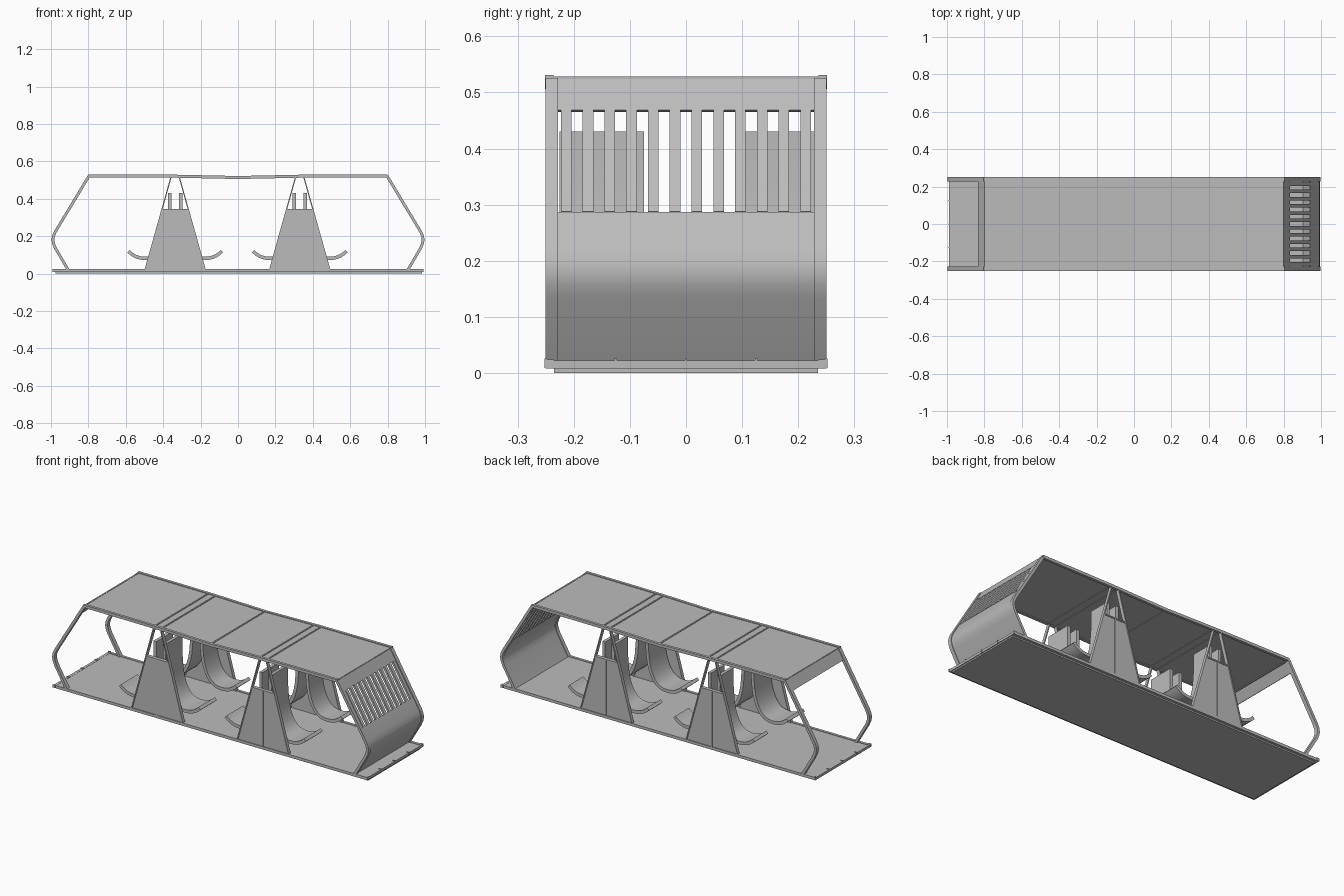
import bpy, bmesh, math
from mathutils import Vector

if "Cube" in bpy.data.objects:
    bpy.data.objects.remove(bpy.data.objects["Cube"])


def material(name, v):
    m = bpy.data.materials.new(name)
    m.diffuse_color = (v, v, v, 1)
    m.use_nodes = True
    m.node_tree.nodes["Principled BSDF"].inputs["Base Color"].default_value = m.diffuse_color
    return m


GREY = material("light grey", 0.5)


def prism(name, pts, y0, y1, smooth=False):
    """Extrude an (x, z) outline between two y planes."""
    bm = bmesh.new()
    a = [bm.verts.new((x, y0, z)) for x, z in pts]
    b = [bm.verts.new((x, y1, z)) for x, z in pts]
    n = len(pts)
    bm.faces.new(a)
    bm.faces.new(b[::-1])
    for i in range(n):
        j = (i + 1) % n
        bm.faces.new((a[i], b[i], b[j], a[j]))
    bmesh.ops.recalc_face_normals(bm, faces=bm.faces)
    me = bpy.data.meshes.new(name)
    bm.to_mesh(me)
    bm.free()
    me.materials.append(GREY)
    ob = bpy.data.objects.new(name, me)
    bpy.context.collection.objects.link(ob)
    if smooth:
        bpy.context.view_layer.objects.active = ob
        ob.select_set(True)
        bpy.ops.object.shade_smooth_by_angle(angle=math.radians(35))
        ob.select_set(False)
    return ob


def ribbon(name, path, t, y0, y1, smooth=False):
    """Strip of thickness t following an (x, z) path, with mitred corners."""
    p = [Vector(q) for q in path]
    left, right = [], []
    for i, q in enumerate(p):
        d0 = (q - p[i - 1]).normalized() if i else None
        d1 = (p[i + 1] - q).normalized() if i < len(p) - 1 else None
        d0, d1 = d0 or d1, d1 or d0
        d = (d0 + d1).normalized()
        nrm = Vector((-d.y, d.x)) * (t / 2 / max(0.4, d.dot(d0)))
        left.append(tuple(q + nrm))
        right.append(tuple(q - nrm))
    return prism(name, left + right[::-1], y0, y1, smooth)


def box(name, x0, x1, y0, y1, z0, z1):
    return prism(name, [(x0, z0), (x1, z0), (x1, z1), (x0, z1)], y0, y1)


# floor: slab, side rails, edge clips
box("floor_slab", -0.975, 0.985, -0.235, 0.235, 0, 0.021)
for s in (-1, 1):
    y = sorted((s * 0.235, s * 0.25))
    box("floor_rail", -0.98, 0.99, *y, 0.008, 0.024)
    x = sorted((s * 0.975, s * 0.99))
    box("floor_end_rail", *x, -0.25, 0.25, 0.008, 0.022)
    for k in range(5):
        yc = -0.25 + 0.125 * k
        box("floor_clip", s * 0.984 - 0.008, s * 0.984 + 0.008, yc - 0.002, yc + 0.002, 0.009, 0.026)

# roof: shallow folded sheet with side rails and cross ribs
roof = [(-0.8, 0.523), (-0.333, 0.521), (0, 0.514), (0.333, 0.521), (0.8, 0.523)]
ribbon("roof_sheet", roof, 0.007, -0.236, 0.236)
for s in (-1, 1):
    y = sorted((s * 0.236, s * 0.251))
    ribbon("roof_rail", roof, 0.016, *y)
for x in (-0.794, -0.355, -0.31, 0, 0.31, 0.355, 0.794):
    z = 0.514 + 0.007 * min(1, abs(x) / 0.333)
    box("roof_rib", x - 0.004, x + 0.004, -0.24, 0.24, z - 0.006, z + 0.007)

# bent end outline, listed from the top down
end = [(0.797, 0.522), (0.976, 0.225), (0.987, 0.2), (0.99, 0.18),
       (0.986, 0.16), (0.976, 0.136), (0.908, 0.02)]


def slope_x(z):
    return 0.797 + (0.522 - z) * (0.976 - 0.797) / (0.522 - 0.225)


for s in (-1, 1):
    # end hoops on both sides and the short apron under the roof edge
    for t in (-1, 1):
        y = sorted((t * 0.228, t * 0.25))
        ribbon("end_hoop", [(s * x, z) for x, z in end], 0.015, *y, smooth=True)
    ribbon("roof_apron", [(s * slope_x(z), z) for z in (0.522, 0.467)], 0.008, -0.229, 0.229)

# closed end: curved lower wall and a row of slats
ribbon("end_wall", [(slope_x(0.285), 0.285)] + end[1:], 0.008, -0.229, 0.229, smooth=True)
for k in range(12):
    y = -0.2135 + 0.0388 * k
    ribbon("end_slat", [(slope_x(z), z) for z in (0.467, 0.285)], 0.012, y - 0.0095, y + 0.0095)


def pylon_half(z):
    return 0.163 - (z - 0.02) * (0.163 - 0.023) / 0.5


def curve_points(p0, p1, p2, n):
    return [tuple((1 - u) ** 2 * a + 2 * u * (1 - u) * b + u * u * c
                  for a, b, c in zip(p0, p1, p2)) for u in [i / n for i in range(n + 1)]]


# seat side profile, relative to the pylon centre: curved pan then tall back
seat = (curve_points((0.25, 0.12), (0.215, 0.083), (0.165, 0.082), 5)
        + curve_points((0.155, 0.082), (0.06, 0.08), (0.036, 0.24), 8)
        + [(0.029, 0.33), (0.029, 0.418), (0.029, 0.43)])

for cx in (-0.336, 0.33):
    for s in (-1, 1):
        # tapered side panel with thin frame legs running up to the roof
        y = sorted((s * 0.232, s * 0.246))
        h0, h1 = pylon_half(0.02), pylon_half(0.345)
        prism("side_panel", [(cx - h0, 0.02), (cx + h0, 0.02), (cx + h1, 0.345), (cx - h1, 0.345)], *y)
        ye = sorted((s * 0.230, s * 0.25))
        for m in (-1, 1):
            ribbon("frame_leg", [(cx + m * (pylon_half(z) - 0.002), z) for z in (0.02, 0.52)], 0.006, *ye)
        box("panel_bar", cx - h1, cx + h1, *ye, 0.338, 0.345)
        box("panel_rib", cx - 0.002, cx + 0.002, *ye, 0.02, 0.34)
    # back to back seats on both sides of the aisle
    for y0, y1 in ((-0.225, -0.075), (0.105, 0.228)):
        for m in (-1, 1):
            ribbon("seat", [(cx + m * x, z) for x, z in seat], 0.018, y0, y1, smooth=True)
